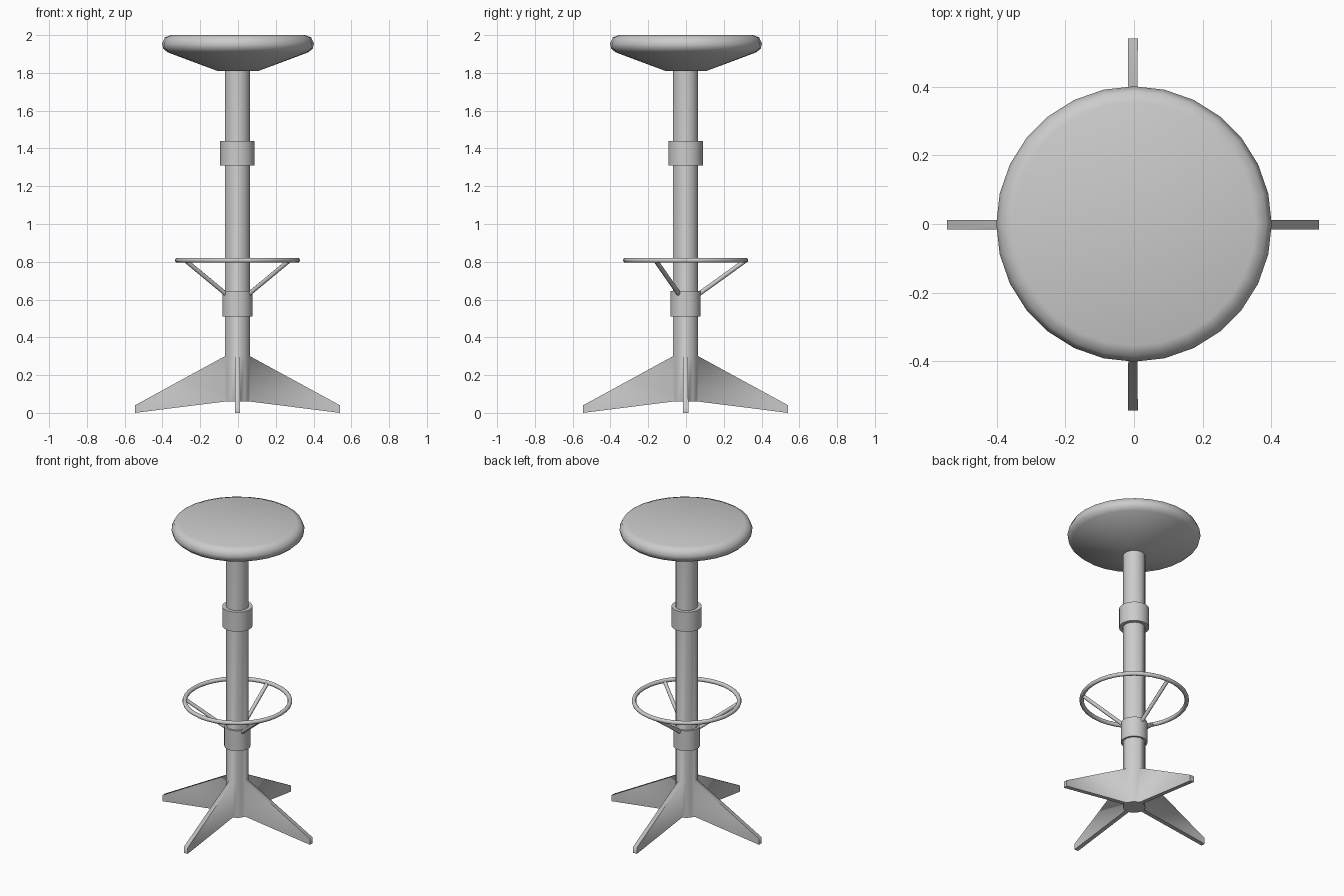
import bpy, bmesh, math
from mathutils import Vector

if "Cube" in bpy.data.objects:
    bpy.data.objects.remove(bpy.data.objects["Cube"])

CX, CY = -0.003, -0.002   # post axis


def finish(name, bm, angle=40):
    bmesh.ops.recalc_face_normals(bm, faces=bm.faces[:])
    me = bpy.data.meshes.new(name)
    bm.to_mesh(me)
    bm.free()
    ob = bpy.data.objects.new(name, me)
    bpy.context.collection.objects.link(ob)
    bpy.ops.object.select_all(action='DESELECT')
    ob.select_set(True)
    bpy.context.view_layer.objects.active = ob
    bpy.ops.object.shade_smooth_by_angle(angle=math.radians(angle))
    return ob


def lathe(profile, sides, cx=0.0, cy=0.0, phase=0.0, cap=True):
    """Stack rings of (radius, z) and bridge them; optionally cap both ends."""
    bm = bmesh.new()
    rings = []
    for r, z in profile:
        rings.append([bm.verts.new((cx + r * math.cos(2 * math.pi * (i + phase) / sides),
                                    cy + r * math.sin(2 * math.pi * (i + phase) / sides), z))
                      for i in range(sides)])
    for a, b in zip(rings, rings[1:]):
        for i in range(sides):
            j = (i + 1) % sides
            bm.faces.new((a[i], a[j], b[j], b[i]))
    if cap:
        bm.faces.new(rings[0][::-1])
        bm.faces.new(rings[-1])
    return bm


# seat cushion
finish("seat", lathe([(0.108, 1.81), (0.375, 1.91), (0.396, 1.93), (0.402, 1.955),
                      (0.387, 1.988), (0.355, 2.0)], 28), 50)

# post with four legs pulled out of its lowest side faces
bm = lathe([(0.068, 0.06), (0.068, 0.30), (0.068, 1.82)], 16, CX, CY, 0.5)
bm.normal_update()
for k in range(4):
    d = Vector((round(math.cos(k * math.pi / 2)), round(math.sin(k * math.pi / 2)), 0))
    side = next(f for f in bm.faces if f.normal.dot(d) > 0.99
                and f.calc_center_median().z < 0.25)
    tip = bmesh.ops.extrude_discrete_faces(bm, faces=[side])["faces"][0]
    for v in tip.verts:
        across = Vector((-d.y, d.x, 0))
        w = 0.014 if (v.co - Vector((CX, CY, 0))).dot(across) > 0 else -0.014
        z = 0.04 if v.co.z > 0.2 else 0.0
        v.co = d * 0.543 + across * w + Vector((CX, CY, z))
bmesh.ops.remove_doubles(bm, verts=bm.verts[:], dist=0.0001)
finish("post_and_legs", bm, 75)

# collars around the post
for name, r, z0, z1 in (("height_collar", 0.091, 1.31, 1.44),
                        ("footrest_collar", 0.08, 0.51, 0.645)):
    finish(name, lathe([(r, z0), (r, z1)], 24, CX, CY))

# footrest ring
bpy.ops.mesh.primitive_torus_add(major_segments=36, minor_segments=10, major_radius=0.318,
                                 minor_radius=0.0135, location=(CX, CY, 0.808))
bpy.context.object.name = "footrest_ring"
bpy.ops.object.shade_smooth_by_angle(angle=math.radians(50))

# three struts holding the ring
for k, deg in enumerate((90, 210, 330)):
    a = math.radians(deg)
    start = Vector((CX + 0.06 * math.cos(a), CY + 0.06 * math.sin(a), 0.622))
    end = Vector((CX + 0.312 * math.cos(a), CY + 0.312 * math.sin(a), 0.803))
    axis = end - start
    bpy.ops.mesh.primitive_cylinder_add(vertices=8, radius=0.012, depth=axis.length,
                                        location=(start + end) / 2,
                                        rotation=axis.to_track_quat('Z', 'Y').to_euler())
    bpy.context.object.name = f"footrest_strut_{k + 1}"
    bpy.ops.object.shade_smooth_by_angle(angle=math.radians(50))
